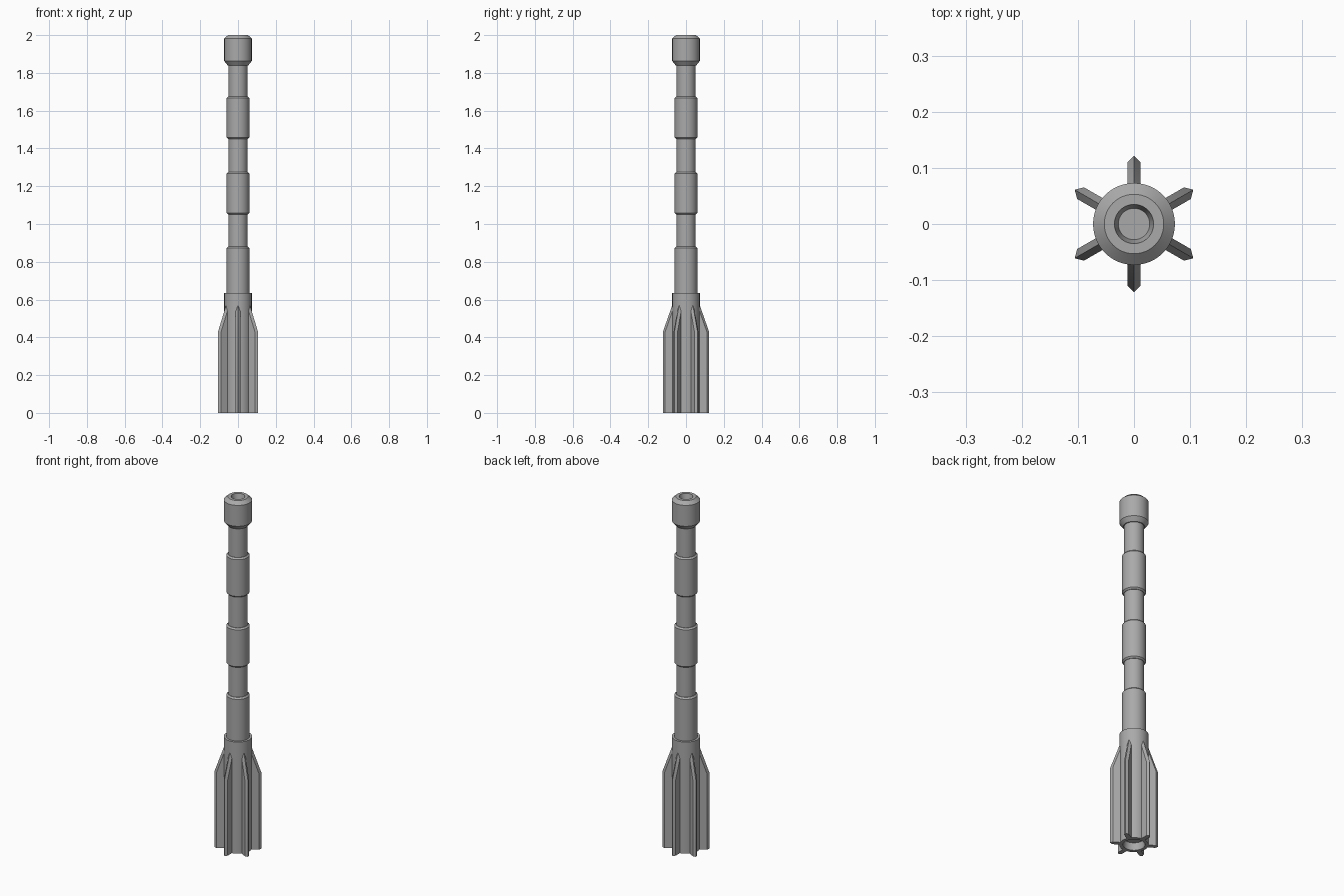
import bpy, bmesh
from math import pi, cos, sin, radians

cube = bpy.data.objects.get("Cube")
if cube:
    bpy.data.objects.remove(cube, do_unlink=True)

grey = bpy.data.materials.new("plain_grey")
grey.use_nodes = True
grey.diffuse_color = (0.4, 0.4, 0.4, 1)
grey.node_tree.nodes["Principled BSDF"].inputs["Base Color"].default_value = grey.diffuse_color


def finish(bm, name):
    """Turn a bmesh into a smooth-by-angle object."""
    bmesh.ops.recalc_face_normals(bm, faces=bm.faces)
    mesh = bpy.data.meshes.new(name)
    bm.to_mesh(mesh)
    bm.free()
    mesh.materials.append(grey)
    obj = bpy.data.objects.new(name, mesh)
    bpy.context.collection.objects.link(obj)
    bpy.ops.object.select_all(action='DESELECT')
    obj.select_set(True)
    bpy.context.view_layer.objects.active = obj
    bpy.ops.object.shade_smooth_by_angle(angle=radians(25))
    return obj


def lathe(name, profile, sides=48):
    """Spin (radius, height) points round z; a zero radius closes the end."""
    bm = bmesh.new()
    verts = [bm.verts.new((r, 0, z)) for r, z in profile]
    edges = [bm.edges.new(pair) for pair in zip(verts, verts[1:])]
    bmesh.ops.spin(bm, geom=verts + edges, cent=(0, 0, 0), axis=(0, 0, 1),
                   angle=2 * pi, steps=sides)
    bmesh.ops.remove_doubles(bm, verts=bm.verts, dist=1e-5)
    return finish(bm, name)


# Central shaft
lathe("shaft", [(0, 0.6), (0.05, 0.6), (0.05, 1.86), (0, 1.86)])

# Chamfered sleeves along the shaft
for i, (low, high) in enumerate([(0.61, 0.88), (1.05, 1.275), (1.45, 1.675)]):
    c = 0.008
    lathe(f"sleeve_{i + 1}", [(0.05, low), (0.052, low), (0.06, low + c),
                              (0.06, high - c), (0.052, high), (0.05, high)])

# Hollow base tube
lathe("base_tube", [(0, 0.04), (0.05, 0.04), (0.055, 0), (0.073, 0),
                    (0.073, 0.635), (0.05, 0.635)])

# Chamfered head with a shallow socket on top
lathe("head", [(0.05, 1.84), (0.055, 1.84), (0.073, 1.863), (0.073, 1.982),
               (0.053, 2.0), (0.035, 2.0), (0.028, 1.97), (0, 1.97)])

# Six ridged fins that taper into the base tube
section = [(0.06, -0.012), (0.11, -0.012), (0.122, 0), (0.11, 0.012), (0.06, 0.012)]
levels = [(0, 0), (0.43, 0), (0.59, 0.056)]
for i in range(6):
    a = radians(30 + 60 * i)
    bm = bmesh.new()
    rings = []
    for z, inset in levels:
        ring = []
        for r, w in section:
            r = max(r - inset, 0.05)
            ring.append(bm.verts.new((r * cos(a) - w * sin(a), r * sin(a) + w * cos(a), z)))
        rings.append(ring)
    for lower, upper in zip(rings, rings[1:]):
        for k in range(5):
            n = (k + 1) % 5
            bm.faces.new((lower[k], lower[n], upper[n], upper[k]))
    bm.faces.new(rings[0])
    bm.faces.new(rings[-1])
    finish(bm, f"fin_{i + 1}")
